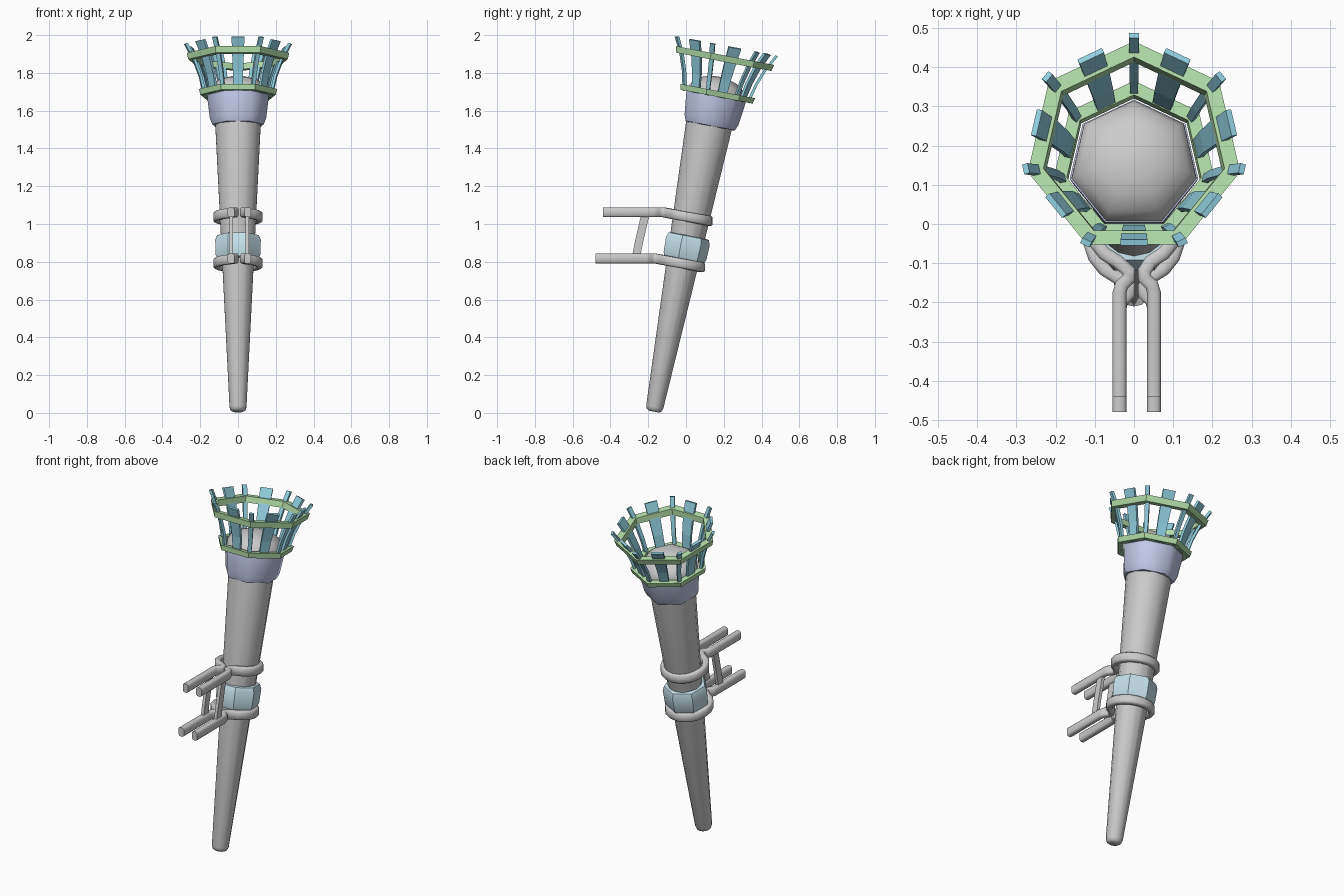
import bpy, bmesh, math
from mathutils import Matrix, Vector

if "Cube" in bpy.data.objects:
    bpy.data.objects.remove(bpy.data.objects["Cube"])

TILT = math.radians(10.9)
AXIS = Matrix.Translation((0, -0.17, 0.007)) @ Matrix.Rotation(-TILT, 4, 'X')
FLAT = math.cos(math.pi / 7)  # heptagon face distance over corner distance


def material(name, rgb):
    m = bpy.data.materials.new(name)
    m.diffuse_color = (*rgb, 1)
    m.use_nodes = True
    m.node_tree.nodes["Principled BSDF"].inputs["Base Color"].default_value = m.diffuse_color
    return m


GREEN = material("green", (0.45, 0.72, 0.40))
TEAL = material("teal", (0.28, 0.62, 0.73))
LILAC = material("lilac", (0.55, 0.60, 0.82))
PALE_BLUE = material("pale_blue", (0.57, 0.76, 0.84))


def finish(name, bm, mat=None, smooth=0, matrix=None):
    bmesh.ops.recalc_face_normals(bm, faces=bm.faces)
    me = bpy.data.meshes.new(name)
    if matrix:
        bm.transform(matrix)
    bm.to_mesh(me)
    bm.free()
    ob = bpy.data.objects.new(name, me)
    bpy.context.collection.objects.link(ob)
    if mat:
        me.materials.append(mat)
    if smooth:
        bpy.ops.object.select_all(action='DESELECT')
        ob.select_set(True)
        bpy.context.view_layer.objects.active = ob
        bpy.ops.object.shade_smooth_by_angle(angle=math.radians(smooth))
    return ob


def skin(bm, rings, closed=False):
    # bridge loops of points; closed joins last to first, otherwise ends are capped
    vs = [[bm.verts.new(p) for p in r] for r in rings]
    n = len(vs[0])
    for a, b in zip(vs, vs[1:] + (vs[:1] if closed else [])):
        for i in range(n):
            bm.faces.new((a[i], a[(i + 1) % n], b[(i + 1) % n], b[i]))
    if not closed:
        bm.faces.new(vs[0])
        bm.faces.new(vs[-1])


def lathe(name, profile, n=7, mat=None, smooth=0, closed=False):
    # profile of (radius, height) around the tilted axis, a corner facing back
    bm = bmesh.new()
    rings = [[(r * math.sin(2 * math.pi * i / n), r * math.cos(2 * math.pi * i / n), s)
              for i in range(n)] for r, s in profile]
    skin(bm, rings, closed)
    return finish(name, bm, mat, smooth, AXIS)


# Tapered shaft, band, head collar and domed fuel
lathe("shaft", [(0.028, 0), (0.040, 0.008), (0.046, 0.025), (0.125, 1.58)], 14, smooth=40)
lathe("grip_band", [(0.095, 0.815), (0.112, 0.818), (0.121, 0.84), (0.124, 0.92),
                    (0.114, 0.946), (0.095, 0.95)], mat=PALE_BLUE, smooth=40)
lathe("head_collar", [(0.12, 1.54), (0.14, 1.543), (0.153, 1.575), (0.165, 1.67),
                      (0.168, 1.705), (0.15, 1.712)], mat=LILAC, smooth=60)
lathe("fuel_dome", [(0.165, 1.69), (0.162, 1.725), (0.145, 1.755), (0.105, 1.785),
                    (0.055, 1.801), (0.01, 1.806)], smooth=60)

# Seven-sided basket hoops
lathe("lower_hoop", [(0.172, 1.70), (0.205, 1.70), (0.212, 1.73), (0.176, 1.73)],
      mat=GREEN, closed=True)
lathe("upper_hoop", [(0.230, 1.888), (0.270, 1.888), (0.278, 1.922), (0.237, 1.922)],
      mat=GREEN, closed=True)

# Flared slats: narrow on the corners, wide on the faces
SLAT = [(0.180, 1.70), (0.204, 1.80), (0.238, 1.89), (0.283, 1.972)]
for k in range(14):
    wide = k % 2
    bm = bmesh.new()
    rings = []
    for j, (r, s) in enumerate(SLAT):
        r *= FLAT if wide else 1
        w = (0.024 + 0.0035 * j) if wide else (0.010 + 0.001 * j)
        t = 0.007
        rings.append([(-w, r - t, s + t / 3), (w, r - t, s + t / 3),
                      (w, r + t, s - t / 3), (-w, r + t, s - t / 3)])
    skin(bm, rings)
    finish(f"{'wide' if wide else 'narrow'}_slat_{k // 2 + 1}", bm, TEAL,
           matrix=AXIS @ Matrix.Rotation(math.pi * k / 7, 4, 'Z'))


# Clamps: one bent bar loops round the shaft and runs forward as two prongs
def clamp(name, dy, z):
    half = [(0.044, -0.44), (0.044, -0.175), (0.038, -0.155), (0.020, -0.138), (0.020, -0.120)]
    loop = [(0.114 * math.sin(a), 0.010 - 0.114 * math.cos(a))
            for a in [math.radians(22 + 316 * i / 16) for i in range(17)]]
    path = half + loop + [(-x, y) for x, y in reversed(half)]
    pts = [Vector((x + 0.007 * (y < -0.1), y + dy, z - 0.19 * max(0, y + 0.12)))
           for x, y in path]
    hw, hh, c = 0.0175, 0.026, 0.008
    section = [(hw, hh - c), (hw - c, hh), (c - hw, hh), (-hw, hh - c),
               (-hw, c - hh), (c - hw, -hh), (hw - c, -hh), (hw, c - hh)]
    rings = []
    for i, p in enumerate(pts):
        a = (p - pts[i - 1]).normalized() if i else Vector()
        b = (pts[i + 1] - p).normalized() if i < len(pts) - 1 else Vector()
        t = (a + b).normalized()
        side = Vector((t.y, -t.x, 0)).normalized()
        rings.append([p + side * u + Vector((0, 0, v)) for u, v in section])
    bm = bmesh.new()
    skin(bm, rings)
    finish(name, bm, smooth=50)


clamp("upper_clamp", 0, 1.062)
clamp("lower_clamp", -0.04, 0.817)

# Slanted posts joining the two clamps
for side, x in (("left", -0.036), ("right", 0.050)):
    bm = bmesh.new()
    skin(bm, [[(x - 0.009, y - 0.022, z), (x + 0.009, y - 0.022, z),
               (x + 0.009, y + 0.022, z), (x - 0.009, y + 0.022, z)]
              for y, z in ((-0.266, 0.82), (-0.250, 0.90), (-0.213, 1.06))])
    finish(side + "_post", bm)
